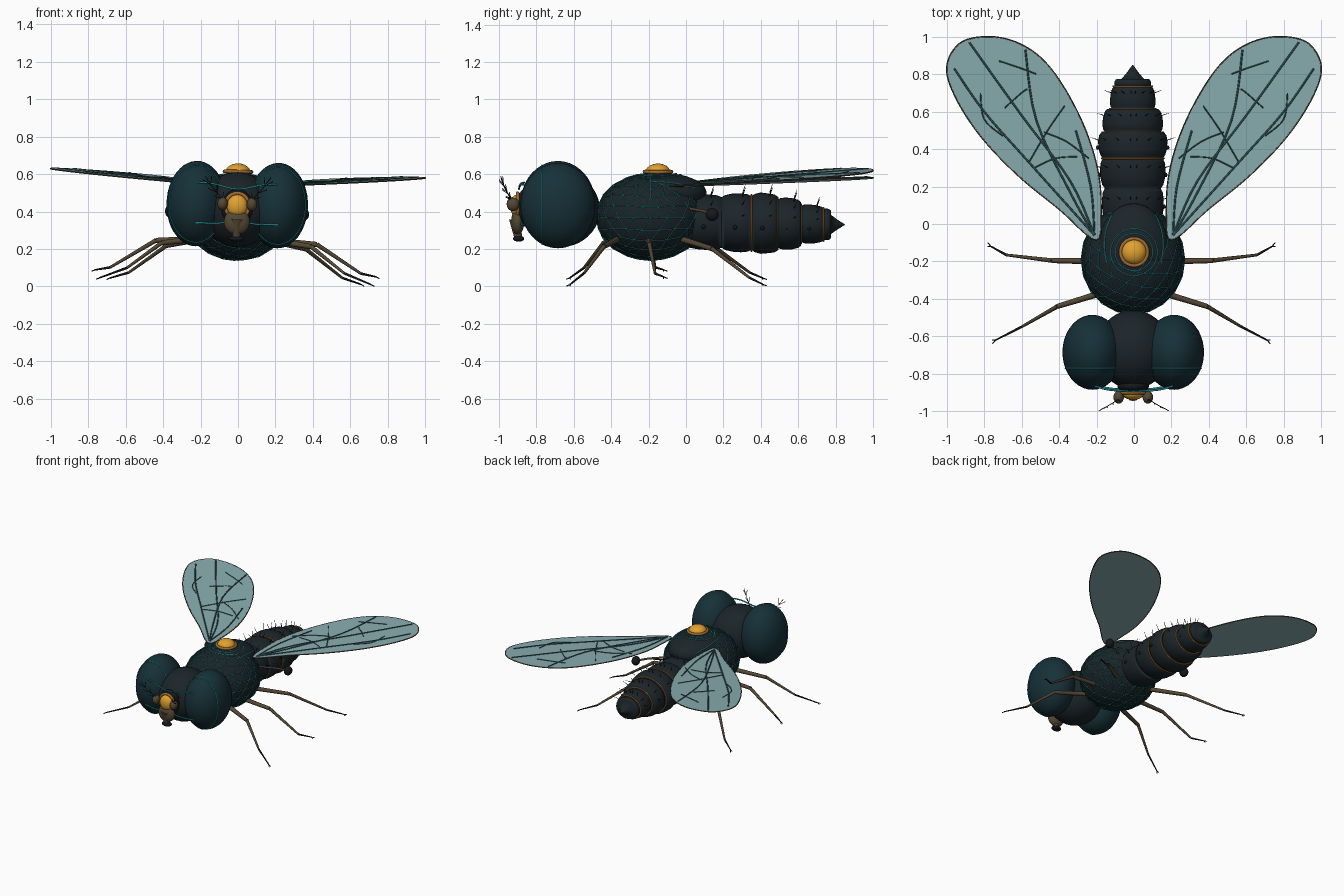
import bpy, bmesh, math
from mathutils import Vector, Matrix

if "Cube" in bpy.data.objects:
    bpy.data.objects.remove(bpy.data.objects["Cube"])

def mat(name, r, g, b):
    m = bpy.data.materials.new(name)
    m.diffuse_color = (r, g, b, 1)
    m.use_nodes = True
    m.node_tree.nodes["Principled BSDF"].inputs["Base Color"].default_value = m.diffuse_color
    return m

DARK = mat("dark_shell", .011, .018, .022)
EYE = mat("eye_blue", .008, .030, .040)
TEAL = mat("teal_line", .02, .35, .38)
AMBER = mat("amber", .75, .36, .03)
ORANGE = mat("orange_trim", .35, .15, .03)
BROWN = mat("brown_leg", .09, .065, .035)
WING = mat("wing_membrane", .25, .42, .44)
VEIN = mat("wing_vein", .03, .09, .10)
BLACK = mat("black_hair", .008, .009, .010)

def add(name, data, m):
    o = bpy.data.objects.new(name, data)
    data.materials.append(m)
    bpy.context.collection.objects.link(o)
    return o

def ball(name, c, r, m, sub=3, smooth=True):
    bm = bmesh.new()
    bmesh.ops.create_icosphere(bm, subdivisions=sub, radius=1)
    bmesh.ops.transform(bm, matrix=Matrix.Translation(c) @ Matrix.Diagonal((*r, 1)), verts=bm.verts)
    for f in bm.faces:
        f.smooth = smooth
    me = bpy.data.meshes.new(name)
    bm.to_mesh(me)
    bm.free()
    return add(name, me, m)

def tubes(name, paths, radius, m, closed=False, taper=None, res=2):
    cu = bpy.data.curves.new(name, 'CURVE')
    cu.dimensions = '3D'
    cu.bevel_depth = radius
    cu.bevel_resolution = res
    cu.use_fill_caps = True
    for pts in paths:
        s = cu.splines.new('POLY')
        s.points.add(len(pts) - 1)
        s.use_cyclic_u = closed
        for i, p in enumerate(pts):
            s.points[i].co = (*p, 1)
            if taper:
                s.points[i].radius = taper[i]
    return add(name, cu, m)

def mirror(paths):
    return paths + [[(-p[0], p[1], p[2]) for p in path] for path in paths]

def smooth_path(pts, n=8, closed=False):
    P = [Vector(p) for p in pts]
    k = len(P)
    get = (lambda i: P[i % k]) if closed else (lambda i: P[min(max(i, 0), k - 1)])
    out = []
    for i in range(k if closed else k - 1):
        a, b, c, d = get(i - 1), get(i), get(i + 1), get(i + 2)
        for j in range(n):
            t = j / n
            out.append(.5 * (2*b + (c - a)*t + (2*a - 5*b + 4*c - d)*t*t + (3*b - a - 3*c + d)*t**3))
    return out if closed else out + [P[-1]]

def ring(c, rx, ry, axis='Z', n=48):
    pts = []
    for i in range(n):
        a = 2 * math.pi * i / n
        u, v = rx * math.cos(a), ry * math.sin(a)
        pts.append((c[0] + u, c[1] + v, c[2]) if axis == 'Z' else (c[0] + u, c[1], c[2] + v))
    return pts

# Thorax with triangulated teal lattice
TC, TR = Vector((0, -.19, .372)), (.275, .29, .232)
ball("thorax", TC, TR, DARK, 4)
lat = ball("thorax_lattice", TC, [r + .003 for r in TR], TEAL, 3, False)
w = lat.modifiers.new("wire", 'WIREFRAME')
w.thickness = .0035

# Dorsal shield, its lines and amber dome
SC, SR = Vector((0, -.14, .5)), Vector((.19, .25, .108))
ball("dorsal_shield", SC, SR, DARK, 4)
def on_shield(x, y):
    q = 1 - ((x - SC.x) / SR.x) ** 2 - ((y - SC.y) / SR.y) ** 2
    return (x, y, SC.z + SR.z * math.sqrt(max(q, 0)) + .002)
tubes("shield_lines", mirror([smooth_path([on_shield(*p) for p in
      ((.06, -.36), (.12, -.28), (.155, -.15), (.15, -.04), (.115, .05))])]), .004, TEAL)
tubes("shield_rings", [[on_shield(x, y) for x, y, z in ring((0, -.15, 0), r, r)]
      for r in (.1, .125)], .0025, TEAL, True)
ball("back_dome", (0, -.15, .612), (.066, .066, .045), AMBER)
tubes("dome_rim", [ring((0, -.15, .613), .072, .072)], .01, ORANGE, True)

# Head and compound eyes
ball("head", (0, -.67, .41), (.2, .21, .2), DARK, 4)
for s, side in ((1, "right"), (-1, "left")):
    ball(side + "_eye", (s * .218, -.685, .437), (.16, .2, .228), EYE, 4)
k = math.sqrt(1 - (.085 / .2) ** 2)
tubes("eye_seams", mirror([ring((.218, -.77, .437), .162 * k, .229 * k, 'Y')]), .003, TEAL, True)
tubes("face_arcs", [smooth_path(p) for p in (
      [(-.21, -.865, .55), (-.13, -.885, .545), (0, -.893, .52), (.13, -.885, .545), (.21, -.865, .55)],
      [(-.22, -.86, .335), (-.1, -.88, .335), (0, -.88, .35), (.1, -.88, .335), (.22, -.86, .335)])], .005, TEAL)

# Face gem, mouthparts and antennae
ball("face_mount", (0, -.865, .42), (.085, .04, .1), BLACK)
ball("face_gem", (0, -.905, .43), (.055, .035, .06), AMBER)
tubes("gem_rim", [ring((0, -.9, .43), .063, .068, 'Y')], .01, ORANGE, True)
ball("snout", (0, -.9, .345), (.07, .035, .07), BROWN)
tubes("proboscis", [[(0, -.91, .36), (0, -.905, .3), (0, -.895, .255)]], .03, BROWN, taper=[1.2, .8, .7], res=4)
ball("proboscis_pad", (0, -.895, .255), (.04, .03, .016), BLACK)
for s, side in ((1, "right"), (-1, "left")):
    ball(side + "_antenna", (s * .078, -.925, .44), (.028, .034, .036), BROWN)
ant = [(.08, -.935, .465), (.11, -.955, .50), (.145, -.975, .54), (.175, -.99, .585)]
barbs = []
for i in range(1, 4):
    x, y, z = ant[i]
    barbs += [[ant[i - 1], (x + .012, y - .008, z - .02)], [ant[i - 1], (x - .035, y + .01, z + .002)]]
tubes("antenna_bristles", mirror([ant] + barbs), .002, BLACK, res=1)

# Segmented abdomen: rounded bands, trim rings, tapered tip
SEGS = [(0, .19, .16, .17), (.19, .35, .17, .18), (.35, .49, .18, .19),
        (.49, .615, .168, .155), (.615, .735, .127, .115), (.735, .775, .102, .095)]
def cz(y):
    return .345 - .018 * y
prof = [(-.02, .1)]
for a, b, r0, r1 in SEGS:
    for t in (0, .12, .35, .65, .88, 1):
        prof.append((a + (b - a) * t, (r0 + (r1 - r0) * t) * (.88 + .12 * math.sin(math.pi * t) ** .5)))
prof += [(.775, .06), (.80, .038), (.85, .001)]
def squash(y):
    return .9 if y < .4 else .86
bm = bmesh.new()
N, rows = 40, []
for y, r in prof:
    rows.append([bm.verts.new(p) for p in ring((0, y, cz(y)), r, r * squash(y), 'Y', N)])
for A, B in zip(rows, rows[1:]):
    for i in range(N):
        j = (i + 1) % N
        bm.faces.new((A[i], B[i], B[j], A[j])).smooth = True
bm.faces.new(rows[0])
bm.faces.new(rows[-1][::-1])
bmesh.ops.recalc_face_normals(bm, faces=bm.faces)
me = bpy.data.meshes.new("abdomen")
bm.to_mesh(me)
bm.free()
add("abdomen", me, DARK)
trim = [ring((0, b, cz(b)), r * .89, r * .89 * squash(b), 'Y')
        for b, r in ((.35, .187), (.49, .182), (.615, .138), (.735, .116))]
tubes("abdomen_trim", trim, .005, ORANGE, True)

# Abdomen bristles and breathing holes
hairs = []
for a, b, r0, r1 in SEGS[:5]:
    y = a + (b - a) * .7
    for d in (15, 40, 65, 85):
        c, s = math.cos(math.radians(d)), math.sin(math.radians(d)) * .87
        hairs.append([(r1 * c, y, cz(y) + r1 * s),
                      ((r1 + .045) * c, y + .015, cz(y) + (r1 + .055) * s)])
    for sx in (1, -1):
        ball("breathing_hole", (sx * r1 * .98, y - .04, cz(y) - .02), (.01, .012, .012), BLACK, 2)
tubes("abdomen_bristles", mirror(hairs), .0025, BLACK, taper=[1, .3], res=1)

# Balancers behind the wings
tubes("balancer_stalks", mirror([[(.17, .02, .42), (.28, .09, .41), (.35, .14, .395)]]), .008, BROWN)
for s, side in ((1, "right"), (-1, "left")):
    ball(side + "_balancer", (s * .355, .14, .393), (.03, .035, .035), BLACK)

# Wings: flat tilted membrane, rim and veins
def wz(x, y, up=0):
    return (x, y, .54 + .044 * (x - .2) + .032 * (y + .08) + up)
OUT = [(.2, -.085), (.175, .1), (.195, .3), (.265, .52), (.38, .74), (.5, .89), (.64, .975), (.79, 1),
       (.93, .965), (1, .84), (.955, .68), (.82, .47), (.62, .26), (.4, .08)]
outline = smooth_path([wz(*p) for p in OUT], 6, True)
VEINS = [[(.21, -.06), (.34, .23), (.6, .58), (.88, .97)], [(.21, -.06), (.57, .34), (.8, .6), (.96, .83)],
         [(.21, -.06), (.33, .15), (.52, .55), (.58, .93)], [(.21, -.06), (.23, .2), (.31, .5)]]
CROSS = [[(.52, .8), (.6, .83), (.72, .87)], [(.37, .63), (.46, .5), (.56, .33)],
         [(.57, .72), (.6, .7), (.69, .62)], [(.82, .7), (.8, .56), (.7, .47)],
         [(.24, .35), (.36, .44), (.48, .49)], [(.3, .36), (.42, .35), (.53, .3)]]
for s, side in ((1, "right"), (-1, "left")):
    me = bpy.data.meshes.new(side + "_wing")
    n = len(outline)
    me.from_pydata([(s * p[0], p[1], p[2]) for p in outline], [], [range(n)[::s]])
    o = add(side + "_wing", me, WING)
    sol = o.modifiers.new("thickness", 'SOLIDIFY')
    sol.thickness, sol.offset = .005, 0
tubes("wing_rims", mirror([outline]), .004, BROWN, True)
def vein(p):
    return smooth_path([wz(x, y, .003) for x, y in p], 5)
tubes("wing_main_veins", mirror([vein(p) for p in VEINS]), .005, VEIN)
tubes("wing_cross_veins", mirror([vein(p) for p in CROSS]), .0035, VEIN)

# Legs: hip, knee, ankle, foot, with paired claws
LEGS = {"front": [(.17, -.37, .255), (.40, -.44, .222), (.58, -.545, .085), (.725, -.62, .028)],
        "middle": [(.18, -.2, .25), (.43, -.195, .235), (.67, -.165, .085), (.75, -.12, .07)],
        "hind": [(.16, -.02, .255), (.37, .14, .21), (.57, .34, .06), (.67, .41, .028)]}
for name, pts in LEGS.items():
    tubes(name + "_thighs", mirror([pts[:2]]), .017, BROWN, taper=[1, .8])
    tubes(name + "_shins", mirror([pts[1:3]]), .012, BROWN, taper=[1, .6])
    tubes(name + "_feet", mirror([pts[2:]]), .007, BLACK, taper=[1, .6])
    x, y, z = pts[3]
    d = (Vector(pts[3]) - Vector(pts[2])).normalized() * .02
    tubes(name + "_claws", mirror([[pts[3], (x + d.x, y + d.y + e, z - .008)] for e in (.01, -.01)]),
          .003, BLACK, res=1)

# Slight roll of the whole insect
bpy.context.view_layer.update()
roll = Matrix.Translation((0, 0, .6)) @ Matrix.Rotation(.025, 4, 'Y') @ Matrix.Translation((0, 0, -.6))
for o in bpy.context.scene.objects:
    o.matrix_world = roll @ o.matrix_world
